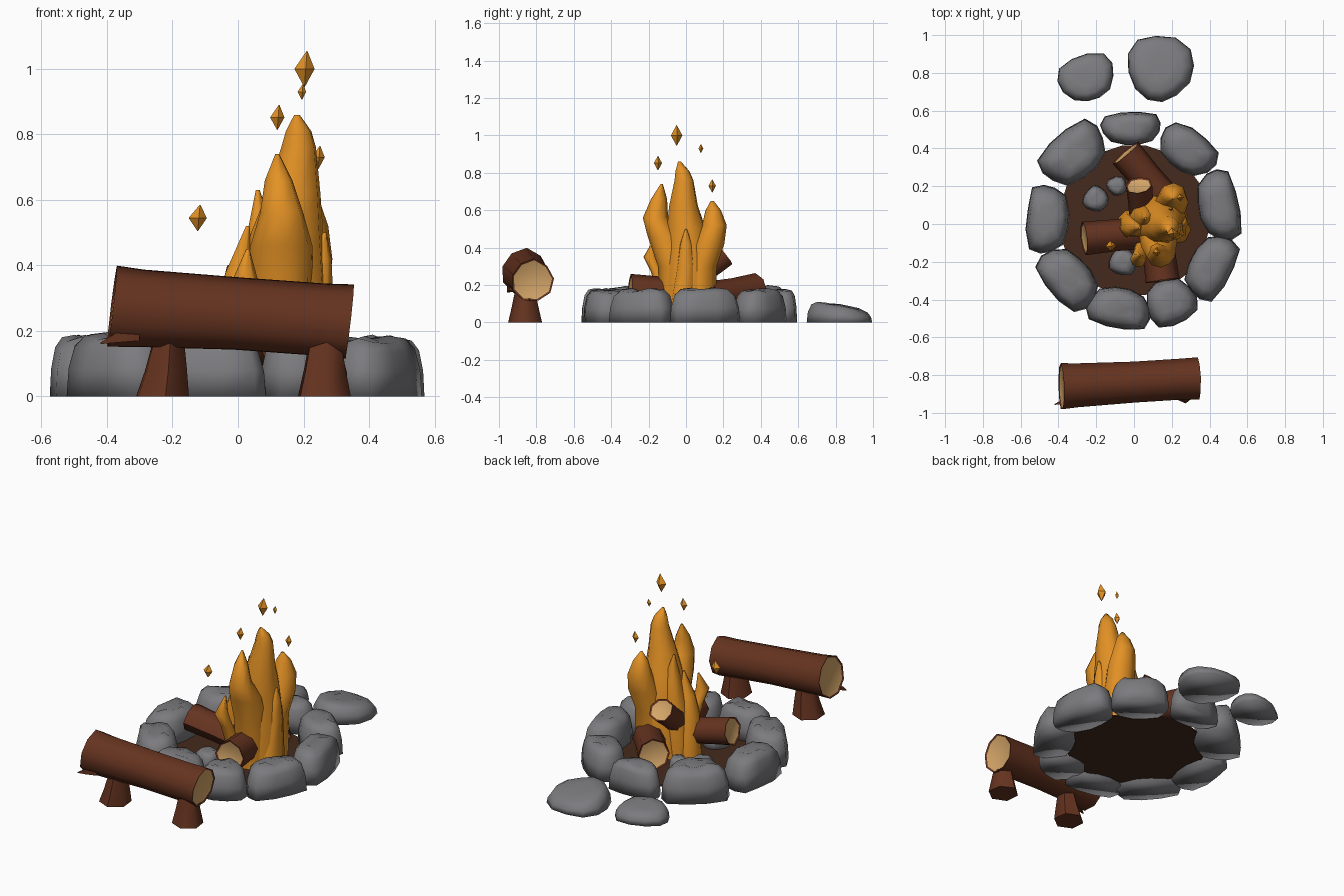
import bpy, bmesh, math, random
from mathutils import Vector

random.seed(4)
cube = bpy.data.objects.get("Cube")
if cube:
    bpy.data.objects.remove(cube, do_unlink=True)


def material(name, rgb):
    m = bpy.data.materials.new(name)
    m.use_nodes = True
    m.diffuse_color = (*rgb, 1)
    bsdf = m.node_tree.nodes["Principled BSDF"]
    bsdf.inputs["Base Color"].default_value = (*rgb, 1)
    bsdf.inputs["Roughness"].default_value = 0.9
    return m


STONE = material("grey stone", (0.2, 0.2, 0.213))
BARK = material("brown bark", (0.13, 0.033, 0.014))
WOOD = material("pale cut wood", (0.66, 0.38, 0.14))
FIRE = material("orange flame", (0.77, 0.285, 0.018))
DIRT = material("dark soil", (0.06, 0.023, 0.012))


def loft(name, rings, mats, angle=60, cut_ends=False):
    """Skin closed rings of points and cap both ends; cut ends get recessed caps."""
    bm = bmesh.new()
    rows = [[bm.verts.new(p) for p in ring] for ring in rings]
    n = len(rows[0])
    for a, b in zip(rows, rows[1:]):
        for i in range(n):
            j = (i + 1) % n
            bm.faces.new((a[i], a[j], b[j], b[i]))
    caps = [bm.faces.new(rows[0][::-1]), bm.faces.new(rows[-1])]
    bmesh.ops.recalc_face_normals(bm, faces=bm.faces)
    if cut_ends:
        bmesh.ops.inset_individual(bm, faces=caps, thickness=0.01, depth=-0.006)
        for f in caps:
            f.material_index = 1
    mesh = bpy.data.meshes.new(name)
    bm.to_mesh(mesh)
    bm.free()
    for m in mats:
        mesh.materials.append(m)
    ob = bpy.data.objects.new(name, mesh)
    bpy.context.collection.objects.link(ob)
    bpy.ops.object.select_all(action='DESELECT')
    ob.select_set(True)
    bpy.context.view_layer.objects.active = ob
    if angle:
        bpy.ops.object.shade_smooth_by_angle(angle=math.radians(angle))
    return ob


def tube(name, path, mats, sides=8, axis=(0, 0, 1), jitter=0.0, turn=0.0, **kw):
    """Loft rings of radius r through points (x, y, z, r), all facing one axis."""
    axis = Vector(axis).normalized()
    u = axis.orthogonal().normalized()
    v = axis.cross(u)
    wobble = [1 + random.uniform(-jitter, jitter) for _ in range(sides)]
    rings = []
    for x, y, z, r in path:
        ring = []
        for i in range(sides):
            a = turn + math.tau * i / sides
            ring.append(Vector((x, y, z)) + (u * math.cos(a) + v * math.sin(a)) * r * wobble[i])
        rings.append(ring)
    return loft(name, rings, mats, **kw)


def stone(name, angle, dist, depth, length, height, base=0.0, slope=0.0, power=3.0):
    """Rounded block with a flat foot, its depth pointing away from the fire."""
    a = math.radians(angle)
    out, side = Vector((math.cos(a), math.sin(a), 0)), Vector((-math.sin(a), math.cos(a), 0))
    sides = 12
    wobble = [random.uniform(0.96, 1.03) for _ in range(sides)]
    lift = [random.uniform(0.93, 1.03) for _ in range(sides)]
    rings = []
    for h, s in ((0, 1), (0.45, 0.965), (0.8, 0.86), (0.96, 0.68), (1, 0.35)):
        ring = []
        for i in range(sides):
            t = math.tau * (i + 0.5) / sides
            c, d = math.cos(t), math.sin(t)
            r = s * wobble[i] * (abs(c) ** power + abs(d) ** power) ** (-1 / power)
            p = out * (dist + c * r * depth) + side * d * r * length * (1 + 0.16 * c)
            p.z = base + height * h * lift[i] * (1 - slope * c * r)
            ring.append(p)
        rings.append(ring)
    return loft(name, rings, [STONE], angle=120)


# Ring of stones: angle, distance, half depth, half length, height
ring_stones = [
    (92, .507, .088, .158, .175), (54, .48, .112, .16, .18), (12, .46, .108, .19, .185),
    (-29, .467, .112, .178, .18), (-65, .457, .125, .133, .175), (-100, .454, .108, .172, .18),
    (-140, .452, .118, .18, .19), (177, .458, .112, .183, .185), (131, .487, .13, .19, .195)]
for k, s in enumerate(ring_stones):
    stone(f"ring_stone_{k + 1}", *s)

# Loose stones behind, and rubble in the pit
stone("loose_stone_large", 80.4, .835, .175, .175, .095, slope=.35, power=2.3)
stone("loose_stone_small", 108.0, .812, .125, .15, .08, slope=.2, power=2.3)
for k, (x, y, r) in enumerate([(-.2, .13, .065), (-.09, .2, .05), (-.06, -.2, .07)]):
    stone(f"pit_stone_{k + 1}", math.degrees(math.atan2(y, x)), math.hypot(x, y), r, r, .1, base=.01)

# Soil bed
tube("soil_bed", [(0, .02, .006, .4), (0, .02, .014, .4), (0, .02, .022, .2)], [DIRT], sides=20)

# Logs in the fire: outer end, inner end, radius
pit_logs = [
    ((-.265, -.075, .21), (.08, -.04, .14), .085),
    ((-.045, .375, .175), (.17, .12, .13), .088),
    ((.025, .205, .365), (.045, .01, .21), .072),
    ((.15, -.3, .165), (.11, .0, .15), .09)]
for k, (a, b, r) in enumerate(pit_logs):
    a, b = Vector(a), Vector(b)
    m = a.lerp(b, .5)
    tube(f"fire_log_{k + 1}", [(*a, r), (*m, r * .94), (*b, r)], [BARK, WOOD], axis=b - a,
         jitter=.07, cut_ends=True)

# Bench log with two flared legs
tube("bench_log", [(-.385, -.862, .27, .126), (-.3, -.857, .264, .12), (0, -.84, .248, .112),
                   (.25, -.824, .23, .112), (.34, -.82, .224, .115)],
     [BARK, WOOD], sides=9, axis=(1, .03, -.12), jitter=.04, cut_ends=True)
for side, x, lean in (("right", -.232, .022), ("left", .263, .003)):
    tube(f"bench_leg_{side}", [(x, -.86, 0, .088), (x + lean * .5, -.86, .08, .07),
                               (x + lean, -.86, .2, .046)],
         [BARK], sides=6, turn=.9, jitter=.04)

# Torn bark at the bench ends
tube("bark_splinter_right", [(-.3, -.92, .195, .035), (-.37, -.94, .18, .022), (-.42, -.955, .162, .003)],
     [BARK], sides=4, axis=(1, 0, 0))
tube("bark_splinter_left", [(.26, -.83, .135, .025), (.33, -.84, .12, .006)],
     [BARK], sides=4, axis=(1, 0, 0))

# Flame tongues as tapering lofts
flames = {
    "flame_main": [(.13, .01, .02, .15), (.135, .01, .3, .138), (.15, 0, .5, .108), (.17, -.015, .62, .08),
                   (.185, -.012, .76, .052), (.185, -.02, .81, .038), (.18, -.035, .86, .008)],
    "flame_front": [(.13, -.04, .02, .1), (.13, -.05, .3, .1), (.135, -.11, .46, .095),
                    (.135, -.165, .56, .066), (.125, -.145, .66, .042), (.12, -.13, .74, .006)],
    "flame_back": [(.17, .06, .02, .1), (.18, .075, .3, .09), (.2, .12, .42, .085),
                   (.205, .15, .52, .068), (.205, .145, .6, .042), (.205, .14, .65, .008)],
    "flame_left": [(.21, -.02, .02, .09), (.235, 0, .3, .055), (.25, 0, .42, .035), (.265, 0, .5, .005)],
    "flame_right": [(.04, .02, .02, .09), (.05, .03, .3, .08), (.07, .03, .48, .048), (.06, .03, .63, .006)],
    "flame_right_low": [(-.02, 0, .02, .075), (-.015, -.01, .28, .06), (.005, -.02, .38, .045),
                        (.03, -.02, .52, .006)],
    "flame_front_low": [(.06, -.08, .05, .05), (.03, -.155, .27, .035), (.02, -.19, .35, .04),
                        (.03, -.165, .45, .005)],
}
for name, path in flames.items():
    tube(name, path, [FIRE], jitter=.07, turn=random.random())

# Floating sparks: centre, half width, half height
sparks = [(.203, -.05, 1, .031, .055), (.195, .08, .93, .013, .023), (.12, -.15, .852, .022, .038),
          (.245, .14, .73, .02, .035), (-.123, -.116, .545, .028, .04)]
for k, (x, y, z, w, h) in enumerate(sparks):
    tilt = w * .25
    tube(f"spark_{k + 1}", [(x, y, z - h, .001), (x, y, z, w), (x + tilt, y, z + h, .001)],
         [FIRE], sides=4, angle=0, turn=.9)
